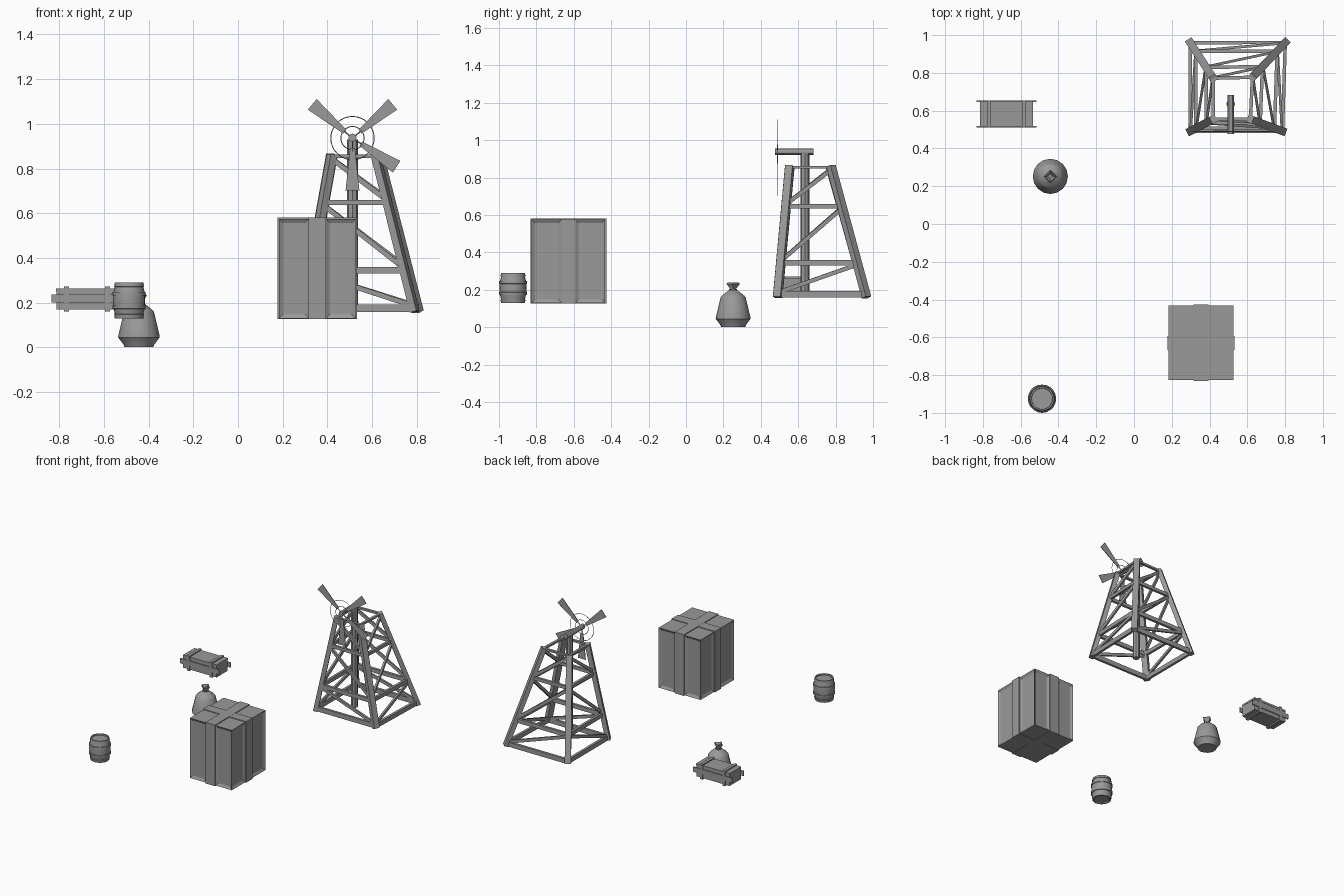
import bpy, bmesh, math
from mathutils import Vector, Matrix

cube = bpy.data.objects.get("Cube")
if cube:
    bpy.data.objects.remove(cube, do_unlink=True)

grey = bpy.data.materials.new("plain_grey")
grey.use_nodes = True
grey.diffuse_color = (0.32, 0.32, 0.32, 1)
grey.node_tree.nodes["Principled BSDF"].inputs["Base Color"].default_value = (0.32, 0.32, 0.32, 1)


def finish(bm, name, smooth=False):
    bmesh.ops.recalc_face_normals(bm, faces=bm.faces)
    mesh = bpy.data.meshes.new(name)
    bm.to_mesh(mesh)
    bm.free()
    mesh.materials.append(grey)
    obj = bpy.data.objects.new(name, mesh)
    bpy.context.collection.objects.link(obj)
    if smooth:
        bpy.ops.object.select_all(action='DESELECT')
        obj.select_set(True)
        bpy.context.view_layer.objects.active = obj
        bpy.ops.object.shade_smooth_by_angle(angle=math.radians(30))
    return obj


def add_box(bm, lo, hi):
    lo, hi = Vector(lo), Vector(hi)
    m = Matrix.Translation((lo + hi) / 2) @ Matrix.Diagonal((*(hi - lo), 1))
    return bmesh.ops.create_cube(bm, size=1, matrix=m)["verts"]


def box(name, lo, hi):
    bm = bmesh.new()
    add_box(bm, lo, hi)
    return finish(bm, name)


def beam(name, a, b, wide, deep):
    """Square timber from a to b; its wide side lies level."""
    a, b = Vector(a), Vector(b)
    z = (b - a).normalized()
    x = z.cross(Vector((0, 0, 1))).normalized()
    rot = Matrix((x, z.cross(x), z)).transposed().to_4x4()
    m = Matrix.Translation((a + b) / 2) @ rot @ Matrix.Diagonal((wide, deep, (b - a).length, 1))
    bm = bmesh.new()
    bmesh.ops.create_cube(bm, size=1, matrix=m)
    return finish(bm, name)


def rod(name, a, b, radius, sides=12):
    a, b = Vector(a), Vector(b)
    rot = (b - a).to_track_quat('Z', 'Y').to_matrix().to_4x4()
    bm = bmesh.new()
    bmesh.ops.create_cone(bm, cap_ends=True, segments=sides, radius1=radius, radius2=radius,
                          depth=(b - a).length, matrix=Matrix.Translation((a + b) / 2) @ rot)
    return finish(bm, name, True)


def lathe(name, center, profile, sides):
    """Spin (radius, z) points about a vertical axis and cap both ends."""
    bm = bmesh.new()
    rings = []
    for r, z in profile:
        rings.append([bm.verts.new((center[0] + r * math.cos(math.tau * i / sides),
                                    center[1] + r * math.sin(math.tau * i / sides), z))
                      for i in range(sides)])
    for low, high in zip(rings, rings[1:]):
        for i in range(sides):
            j = (i + 1) % sides
            bm.faces.new((low[i], low[j], high[j], high[i]))
    bm.faces.new(rings[0])
    bm.faces.new(rings[-1])
    return finish(bm, name, True)


# Tower legs: front left, front right, back right, back left on the page
feet = [Vector(p) for p in ((.295, .49, .16), (.79, .49, .16), (.805, .965, .16), (.295, .965, .16))]
tops = [Vector(p) for p in ((.42, .555, .862), (.615, .555, .862), (.625, .775, .862), (.42, .77, .862))]
for i in range(4):
    beam(f"tower_leg_{i}", feet[i], tops[i], .042, .032)


def on_leg(i, z):
    return feet[i].lerp(tops[i], (z - feet[i].z) / (tops[i].z - feet[i].z))


# Tower rails and diagonal braces
levels = [(.176, .034), (.345, .03), (.648, .024), (.855, .014)]
for i in range(4):
    j = (i + 1) % 4
    for z, h in levels:
        beam(f"tower_rail_{i}", on_leg(i, z), on_leg(j, z), .018, h)
    for (z0, _), (z1, _) in zip(levels, levels[1:]):
        # opposite sides lean the same way
        low, high = (j, i) if i in (0, 3) else (i, j)
        if i == 2:
            low, high = i, j
        beam(f"tower_brace_{i}", on_leg(low, z0 + .01), on_leg(high, z1 - .01), .014, .022)

# Central post and rotor shaft
hub = Vector((.512, .49, .936))
rod("tower_post", (.512, .635, .19), (.512, .635, .93), .024, 8)
rod("rotor_shaft", (.512, .476, .938), (.512, .682, .938), .018)

# Rotor rings
for radius in (.097, .052):
    bpy.ops.mesh.primitive_torus_add(major_radius=radius, minor_radius=.002, major_segments=32,
                                     minor_segments=4, location=hub, rotation=(math.pi / 2, 0, 0))
    ring = bpy.context.object
    ring.name = "rotor_ring"
    ring.data.materials.append(grey)

# Rotor blades, one missing
for degrees in (140, 40, -33, -90):
    a = math.radians(degrees)
    out = Vector((math.cos(a), 0, math.sin(a)))
    side = Vector((-out.z, 0, out.x))
    bm = bmesh.new()
    corners = [hub + out * r + side * w
               for r, w in ((.045, -.011), (.235, -.031), (.235, .031), (.045, .011))]
    front = [bm.verts.new(c - Vector((0, .002, 0))) for c in corners]
    back = [bm.verts.new(c + Vector((0, .002, 0))) for c in corners]
    bm.faces.new(front)
    bm.faces.new(back)
    for i in range(4):
        j = (i + 1) % 4
        bm.faces.new((front[i], front[j], back[j], back[i]))
    finish(bm, "rotor_blade")
    rod("blade_arm", hub, hub + out * .06, .003, 6)

# Large box: four corner blocks with sunken panels
x0, x1, y0, y1, z0, z1 = .183, .527, -.826, -.432, .13, .575
cx, cy = (x0 + x1) / 2, (y0 + y1) / 2
bm = bmesh.new()
for xa, xb in ((x0, cx - .038), (cx + .038, x1)):
    for ya, yb in ((y0, cy - .036), (cy + .036, y1)):
        add_box(bm, (xa, ya, z0), (xb, yb, z1))
bm.normal_update()
panels = [f for f in bm.faces if abs(f.normal.z) < .1 and
          (f.calc_center_median().x in (x0, x1) or
           min(abs(f.calc_center_median().x - x0), abs(f.calc_center_median().x - x1),
               abs(f.calc_center_median().y - y0), abs(f.calc_center_median().y - y1)) < .001)]
bmesh.ops.inset_individual(bm, faces=panels, thickness=.026, depth=-.01)
finish(bm, "box_corner_blocks")

# Large box: crossing bands all round
box("box_band_front_back", (cx - .039, y0 - .006, z0 - .003), (cx + .039, y1 + .006, z1 + .006))
box("box_band_sides", (x0 - .006, cy - .037, z0 - .003), (x1 + .006, cy + .037, z1 + .005))

# Barrel with raised hoops and a sunken lid
lathe("barrel", (-.487, -.925), [
    (.052, .138), (.056, .13), (.064, .13), (.067, .148), (.064, .149), (.069, .172),
    (.074, .173), (.075, .187), (.071, .188), (.072, .21), (.071, .232), (.075, .233),
    (.074, .247), (.069, .248), (.064, .271), (.067, .272), (.064, .29), (.056, .29),
    (.055, .28)], 20)

# Sack with a tied neck
sack = (-.443, .252)
lathe("sack_body", sack, [(.065, .002), (.068, .012), (.093, .045), (.092, .055), (.067, .16),
                          (.058, .17), (.024, .197), (.014, .2)], 16)
lathe("sack_neck", sack, [(.016, .19), (.016, .205), (.036, .232), (.03, .238), (.012, .215)], 4)
rod("sack_tie", (*sack, .195), (*sack, .205), .021)

# Small crate with cleats and long carrying rails
mid = -.675
box("crate_body", (mid - .137, .517, .17), (mid + .137, .648, .26))
box("crate_lid", (mid - .139, .515, .25), (mid + .139, .65, .264))
for s in (-1, 1):
    x = mid + s * .092
    box("crate_cleat", (x - .011, .511, .161), (x + .011, .654, .272))
    y = .582 + s * .068
    box("crate_rail", (mid - .16, y - .004, .2), (mid + .16, y + .004, .236))
